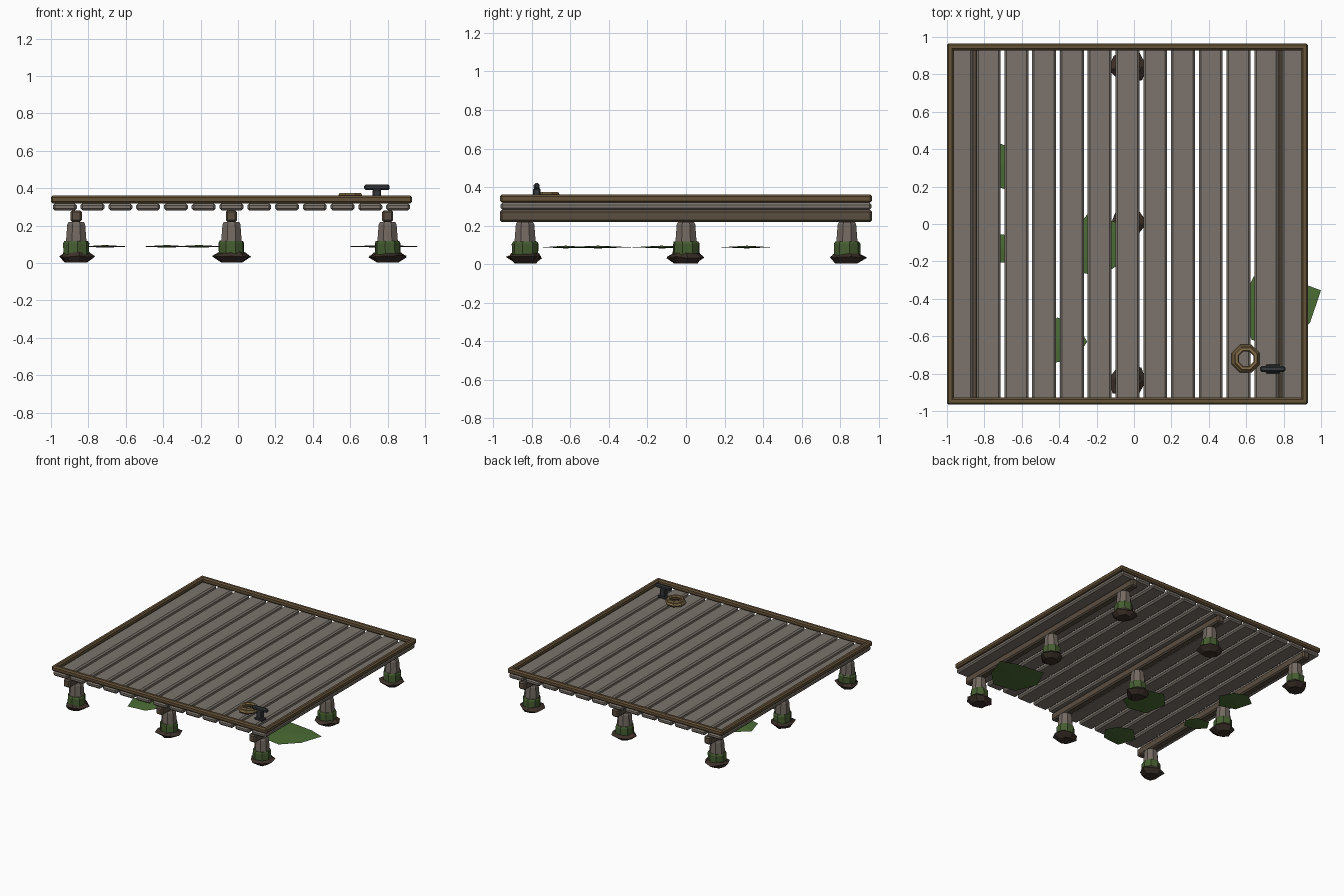
import bpy, bmesh, math, random
from mathutils import Matrix

if "Cube" in bpy.data.objects:
    bpy.data.objects.remove(bpy.data.objects["Cube"])

random.seed(4)
CX = -0.035                       # deck centre in x
POST_X = (-0.865, CX, 0.80)
POST_Y = (-0.835, 0.0, 0.835)


def material(name, rgb):
    m = bpy.data.materials.new(name)
    m.diffuse_color = (*rgb, 1)
    m.use_nodes = True
    m.node_tree.nodes["Principled BSDF"].inputs["Base Color"].default_value = m.diffuse_color
    return m


PLANK = material("weathered wood", (0.20, 0.175, 0.15))
BEAM = material("dark wood", (0.10, 0.075, 0.05))
RIM = material("brown trim", (0.13, 0.085, 0.04))
POST = material("post wood", (0.17, 0.14, 0.12))
MOSS = material("moss", (0.06, 0.11, 0.03))
LEAF = material("leaf", (0.07, 0.15, 0.035))
MUD = material("mud", (0.045, 0.03, 0.022))
IRON = material("iron", (0.035, 0.04, 0.045))
ROPE = material("rope", (0.24, 0.16, 0.07))


def add(name, bm, mat):
    bmesh.ops.recalc_face_normals(bm, faces=bm.faces)
    me = bpy.data.meshes.new(name)
    bm.to_mesh(me)
    bm.free()
    me.materials.append(mat)
    ob = bpy.data.objects.new(name, me)
    bpy.context.collection.objects.link(ob)
    return ob


def box(name, x, y, z, mat, bevel=0.008):
    """Chamfered box from (min, max) ranges."""
    bm = bmesh.new()
    size = [b - a for a, b in (x, y, z)]
    mid = [(a + b) / 2 for a, b in (x, y, z)]
    bmesh.ops.create_cube(bm, size=1, matrix=Matrix.Translation(mid) @ Matrix.Diagonal((*size, 1)))
    bmesh.ops.bevel(bm, geom=bm.edges[:], offset=bevel, segments=1, affect='EDGES')
    return add(name, bm, mat)


def lathe(name, x, y, profile, sides, mat, jitter=0.0):
    """Stack of (radius, z) rings, optionally irregular."""
    bm = bmesh.new()
    turn = random.random() if jitter else math.pi / sides
    rings = []
    for r, z in profile:
        ring = []
        for i in range(sides):
            a = turn + 2 * math.pi * i / sides
            k = r * (1 + random.uniform(-jitter, jitter))
            dz = random.uniform(-jitter, jitter) * 0.03 if z > 0.01 else 0
            ring.append(bm.verts.new((x + k * math.cos(a), y + k * math.sin(a), z + dz)))
        rings.append(ring)
    for lo, hi in zip(rings, rings[1:]):
        for i in range(sides):
            j = (i + 1) % sides
            bm.faces.new((lo[i], lo[j], hi[j], hi[i]))
    bm.faces.new(rings[0][::-1])
    bm.faces.new(rings[-1])
    return add(name, bm, mat)


def leaf_patch(name, outline, z=0.088):
    """Thin, slightly domed polygon."""
    bm = bmesh.new()
    n = len(outline)
    cx = sum(p[0] for p in outline) / n
    cy = sum(p[1] for p in outline) / n
    rim = [bm.verts.new((x, y, z)) for x, y in outline]
    top = bm.verts.new((cx, cy, z + 0.008))
    low = bm.verts.new((cx, cy, z - 0.006))
    for i in range(n):
        a, b = rim[i], rim[(i + 1) % n]
        bm.faces.new((a, b, top))
        bm.faces.new((b, a, low))
    return add(name, bm, LEAF)


def ring(name, x, y, z, major, minor, sides, mat):
    """Low-poly rope loop."""
    bm = bmesh.new()
    grid = []
    for i in range(sides):
        a = 2 * math.pi * (i + 0.5) / sides
        loop = []
        for k in range(6):
            t = 2 * math.pi * k / 6
            r = major + minor * math.cos(t)
            loop.append(bm.verts.new((x + r * math.cos(a), y + r * math.sin(a), z + minor * math.sin(t))))
        grid.append(loop)
    for i in range(sides):
        p, q = grid[i], grid[(i + 1) % sides]
        for k in range(6):
            m = (k + 1) % 6
            bm.faces.new((p[k], q[k], q[m], p[m]))
    return add(name, bm, mat)


# deck planks
for i in range(-6, 7):
    c = CX + i * 0.1485
    box(f"plank_{i + 7}", (c - 0.064, c + 0.064), (-0.962, 0.962), (0.281, 0.319), PLANK, 0.011)

# support beams under the planks
for i, x in enumerate(POST_X):
    box(f"beam_{i + 1}", (x - 0.03, x + 0.03), (-0.965, 0.965), (0.219, 0.282), BEAM, 0.01)

# raised trim around the deck edge
for side, s in (("left", -1), ("right", 1)):
    e = CX + s * 0.947
    box(f"trim_{side}", (e - 0.019, e + 0.019), (-0.966, 0.966), (0.319, 0.361), RIM, 0.01)
for side, s in (("front", -1), ("back", 1)):
    e = s * 0.947
    box(f"trim_{side}", (CX - 0.966, CX + 0.966), (e - 0.019, e + 0.019), (0.319, 0.361), RIM, 0.01)

# posts with moss band and mud foot
for i, x in enumerate(POST_X):
    for j, y in enumerate(POST_Y):
        tag = f"{i + 1}_{j + 1}"
        lathe(f"post_{tag}", x, y, [(0.064, 0.02), (0.059, 0.12), (0.052, 0.205), (0.045, 0.219)], 8, POST)
        lathe(f"moss_band_{tag}", x, y, [(0.069, 0.04), (0.069, 0.105), (0.063, 0.118)], 8, MOSS, 0.04)
        lathe(f"mud_foot_{tag}", x, y, [(0.055, 0.003), (0.092, 0.035), (0.066, 0.055)], 8, MUD, 0.16)

# floating leaf patches
leaf_patch("leaf_right", [(1.0, -0.355), (0.94, -0.53), (0.82, -0.65), (0.63, -0.62),
                          (0.56, -0.45), (0.64, -0.28), (0.88, -0.31)])
leaf_patch("leaf_middle", [(-0.07, -0.21), (-0.06, 0.0), (-0.25, 0.05), (-0.36, -0.07),
                           (-0.33, -0.25), (-0.18, -0.28)])
leaf_patch("leaf_front", [(-0.25, -0.63), (-0.3, -0.54), (-0.41, -0.5), (-0.52, -0.6),
                          (-0.47, -0.745), (-0.32, -0.73)])
leaf_patch("leaf_left", [(-0.58, 0.3), (-0.64, 0.4), (-0.74, 0.44), (-0.84, 0.36),
                         (-0.8, 0.22), (-0.67, 0.18)])
leaf_patch("leaf_small", [(-0.62, -0.14), (-0.67, -0.06), (-0.77, -0.05), (-0.82, -0.13),
                          (-0.76, -0.2), (-0.66, -0.21)])

# coiled rope
ring("rope_lower", 0.597, -0.72, 0.345, 0.066, 0.015, 8, ROPE)
ring("rope_upper", 0.6, -0.72, 0.363, 0.055, 0.013, 8, ROPE)

# mooring cleat
box("cleat_base", (0.705, 0.78), (-0.80, -0.75), (0.317, 0.335), IRON, 0.005)
box("cleat_stem", (0.72, 0.765), (-0.795, -0.755), (0.33, 0.395), IRON, 0.007)
box("cleat_bar", (0.675, 0.81), (-0.79, -0.76), (0.39, 0.42), IRON, 0.008)
